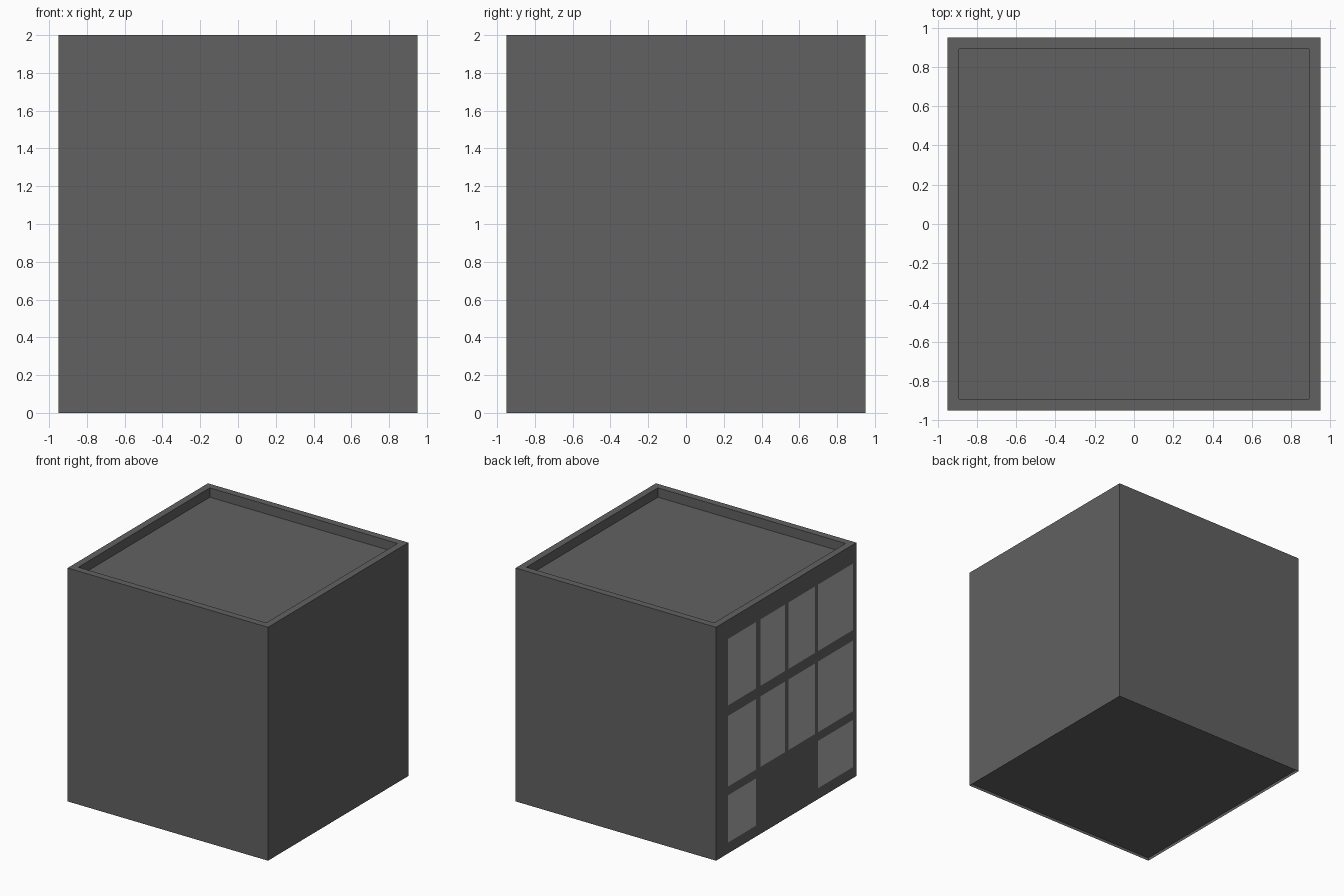
import bpy, bmesh

if "Cube" in bpy.data.objects:
    bpy.data.objects.remove(bpy.data.objects["Cube"])

HALF, INNER = 0.95, 0.89      # outer wall and inner parapet half widths
TOP, ROOF, FLOOR = 2.0, 1.92, 0.025


def material(name, v):
    m = bpy.data.materials.new(name)
    m.diffuse_color = (v, v, v, 1)
    m.use_nodes = True
    m.node_tree.nodes["Principled BSDF"].inputs["Base Color"].default_value = m.diffuse_color
    return m


def add_object(name, bm, mat):
    me = bpy.data.meshes.new(name)
    bm.to_mesh(me)
    bm.free()
    me.materials.append(mat)
    ob = bpy.data.objects.new(name, me)
    bpy.context.collection.objects.link(ob)
    return ob


def ring(bm, h, z):
    return [bm.verts.new((sx * h, sy * h, z))
            for sx, sy in ((-1, -1), (1, -1), (1, 1), (-1, 1))]


wall_mat = material("dark_grey", 0.12)
glass_mat = material("light_grey", 0.42)

# building shell: walls, parapet rim, parapet inside and sunken roof
bm = bmesh.new()
rings = [ring(bm, h, z) for h, z in
         ((HALF, 0), (HALF, TOP), (INNER, TOP), (INNER, ROOF))]
for a, b in zip(rings, rings[1:]):
    for i in range(4):
        j = (i + 1) % 4
        bm.faces.new((a[i], a[j], b[j], b[i]))
bm.faces.new(rings[-1])
add_object("building_shell", bm, wall_mat)

# ground floor slab, slightly above the wall bottoms
bm = bmesh.new()
bm.faces.new(reversed(ring(bm, HALF, FLOOR)))
add_object("floor", bm, wall_mat)

# window panes on the left wall; the two middle bays of the low row are blank
columns = [(0.41, 0.79), (0.02, 0.35), (-0.39, -0.03), (-0.90, -0.43)]
rows = [(1.27, 1.84), (0.575, 1.18), (0.095, 0.50)]
bm = bmesh.new()
x = -HALF - 0.002
for r, (z0, z1) in enumerate(rows):
    for c, (y0, y1) in enumerate(columns):
        if r == 2 and c in (1, 2):
            continue
        bm.faces.new([bm.verts.new((x, y, z)) for y, z in
                      ((y1, z0), (y0, z0), (y0, z1), (y1, z1))])
add_object("window_panes", bm, glass_mat)
